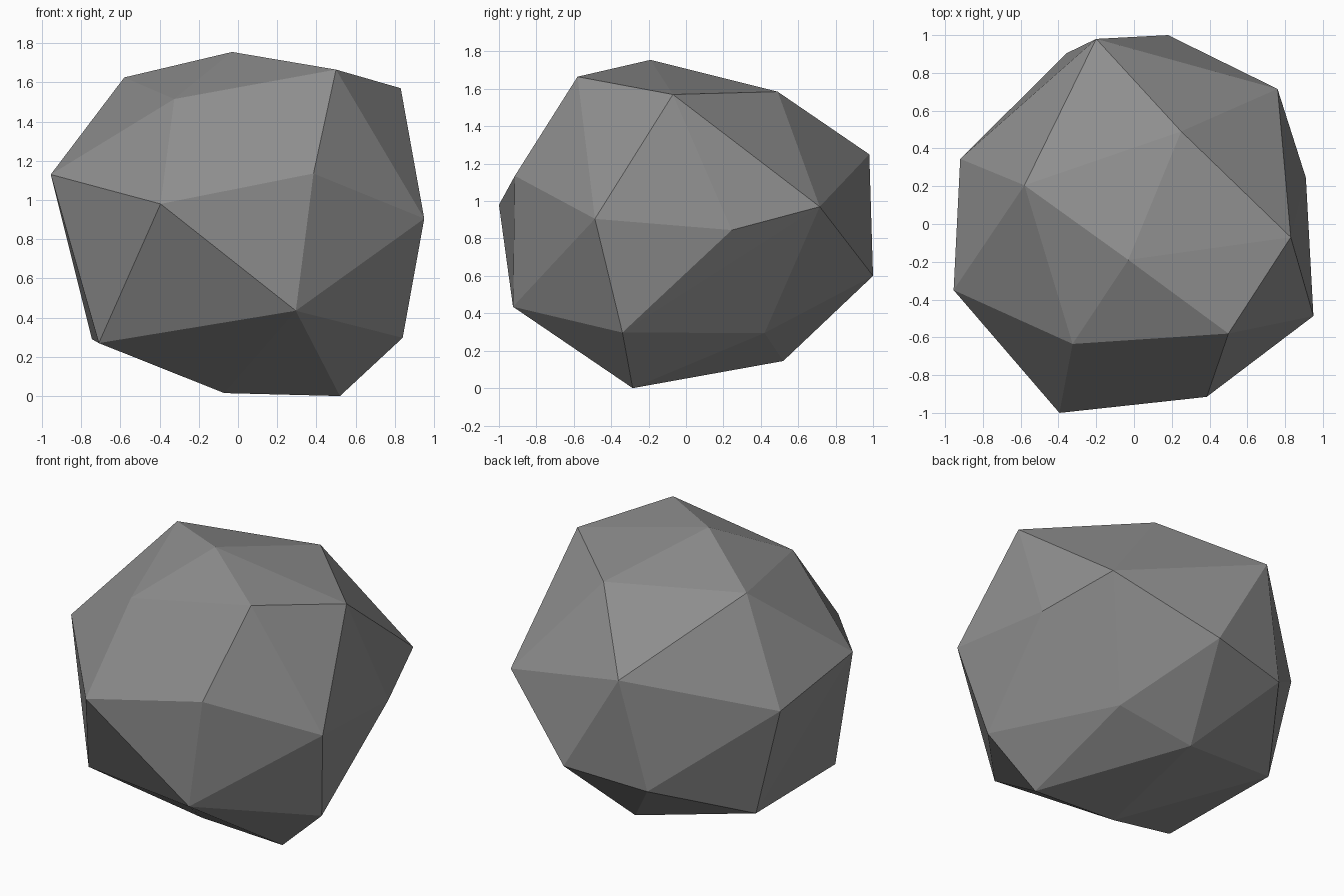
import bpy
import bmesh

# Remove the default object if the scene has it
default = bpy.data.objects.get("Cube")
if default:
    bpy.data.objects.remove(default, do_unlink=True)


def make_material(name, level):
    """One plain grey, shown in the viewport and in renders."""
    colour = (level, level, level, 1.0)
    material = bpy.data.materials.new(name)
    material.use_nodes = True
    material.diffuse_color = colour
    shader = material.node_tree.nodes["Principled BSDF"]
    shader.inputs["Base Color"].default_value = colour
    shader.inputs["Roughness"].default_value = 0.9
    return material


def make_faceted_stone(name, corners, material):
    """Wrap a tight flat-faced skin around a handful of corner points."""
    bm = bmesh.new()
    for corner in corners:
        bm.verts.new(corner)
    hull = bmesh.ops.convex_hull(bm, input=bm.verts[:], use_existing_faces=False)
    unused = set(hull["geom_interior"]) | set(hull["geom_unused"])
    loose = [item for item in unused if isinstance(item, bmesh.types.BMVert)]
    bmesh.ops.delete(bm, geom=loose, context="VERTS")
    bmesh.ops.recalc_face_normals(bm, faces=bm.faces[:])
    for face in bm.faces:
        face.smooth = False
    mesh = bpy.data.meshes.new(name)
    bm.to_mesh(mesh)
    bm.free()
    mesh.materials.append(material)
    stone = bpy.data.objects.new(name, mesh)
    bpy.context.collection.objects.link(stone)
    return stone


# Crown of the stone
crown = [
    (-.03, -.19, 1.755), (.5, -.58, 1.665), (.83, -.07, 1.57),
    (.25, .49, 1.585), (-.58, .205, 1.625), (-.325, -.635, 1.515),
]

# Widest band around the middle
girdle = [
    (-.395, -1, .98), (.385, -.915, 1.135), (.95, -.487, .905),
    (.91, .245, .845), (.76, .715, .97), (-.2, .98, 1.25),
    (-.92, .345, 1), (-.955, -.35, 1.13),
]

# Lower band, tapering inwards
skirt = [
    (.295, -.925, .435), (.84, -.34, .297), (.46, .42, .295),
    (.18, 1, .6), (-.355, .905, .54), (-.745, .345, .29), (-.71, -.52, .27),
]

# Points the stone rests on
base = [(.52, -.285, 0), (-.07, -.27, .015), (0, .52, .145)]

stone_grey = make_material("stone_grey", .27)
make_faceted_stone("boulder", crown + girdle + skirt + base, stone_grey)
